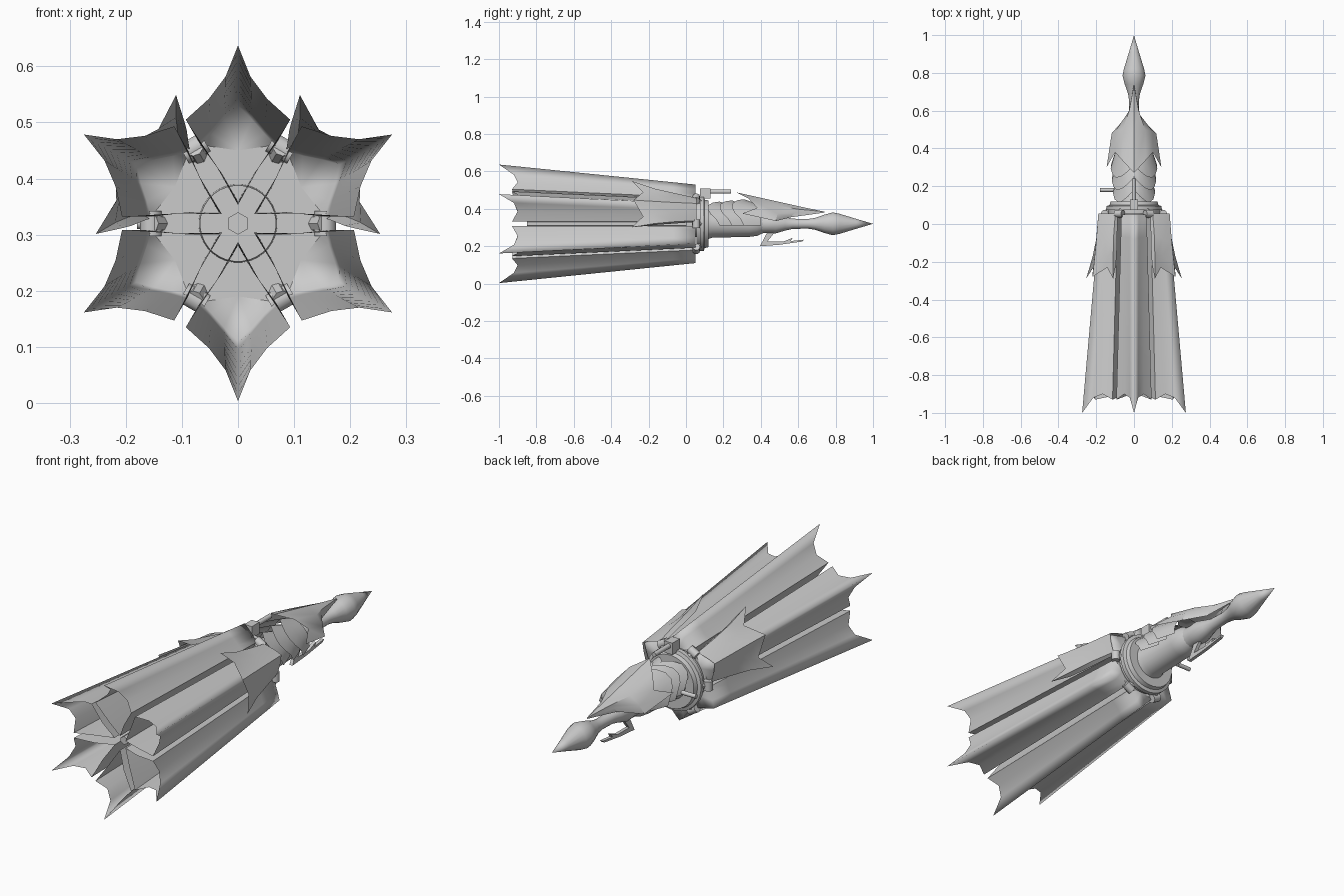
import bpy, math
from mathutils import Vector

if "Cube" in bpy.data.objects:
    bpy.data.objects.remove(bpy.data.objects["Cube"])

AXIS_Z = 0.32
steel = bpy.data.materials.new("steel_grey")
steel.diffuse_color = (0.6, 0.6, 0.6, 1)
steel.use_nodes = True
steel.node_tree.nodes["Principled BSDF"].inputs["Base Color"].default_value = steel.diffuse_color


def make(name, verts, faces, angle=40):
    me = bpy.data.meshes.new(name)
    me.from_pydata([tuple(v) for v in verts], [], faces)
    me.materials.append(steel)
    me.validate()
    ob = bpy.data.objects.new(name, me)
    bpy.context.collection.objects.link(ob)
    bpy.ops.object.select_all(action='DESELECT')
    ob.select_set(True)
    bpy.context.view_layer.objects.active = ob
    bpy.ops.object.mode_set(mode='EDIT')
    bpy.ops.mesh.select_all(action='SELECT')
    bpy.ops.mesh.remove_doubles(threshold=0.0005)
    bpy.ops.mesh.normals_make_consistent(inside=False)
    bpy.ops.object.mode_set(mode='OBJECT')
    bpy.ops.object.shade_smooth_by_angle(angle=math.radians(angle))
    return ob


def grid(name, rows, angle=40, closed=False):
    """Skin a list of equally long point rows."""
    n = len(rows[0])
    verts = [p for r in rows for p in r]
    faces = [(i * n + j, i * n + (j + 1) % n, (i + 1) * n + (j + 1) % n, (i + 1) * n + j)
             for i in range(len(rows) - 1) for j in range(n if closed else n - 1)]
    return make(name, verts, faces, angle)


def lathe(name, profile, sides=24, angle=40):
    """Revolve (y, radius) pairs around the long axis."""
    rows = [[(r * math.cos(a), y, AXIS_Z + r * math.sin(a))
             for a in (2 * math.pi * (k + 0.5) / sides for k in range(sides))]
            for y, r in profile]
    return grid(name, rows, angle, True)


def polar(u, r, y, deg):
    """Local lateral / radial position of a part at the given clock angle."""
    a = math.radians(deg)
    return (r * math.cos(a) - u * math.sin(a), y, AXIS_Z + r * math.sin(a) + u * math.cos(a))


def rod(name, p, q, radius, sides=10):
    p, q = Vector(p), Vector(q)
    rot = (q - p).to_track_quat('Z', 'Y').to_matrix()
    rows = [[c + rot @ Vector((r * math.cos(2 * math.pi * k / sides),
                               r * math.sin(2 * math.pi * k / sides), 0)) for k in range(sides)]
            for c, r in ((p, 0), (p, radius), (q, radius), (q, 0))]
    return grid(name, rows, 40, True)


def box(name, x, y, z):
    v = [(a, b, c) for a in x for b in y for c in z]
    return make(name, v, [(0, 1, 3, 2), (4, 6, 7, 5), (0, 4, 5, 1), (2, 3, 7, 6), (0, 2, 6, 4), (1, 5, 7, 3)])


def mirror_u(cols):
    """Reflect ridge-first columns across the ridge."""
    return [[(-u, r, y) for u, r, y in c] for c in cols[:0:-1]] + cols


def blend(a, b, deg, steps=8):
    return [[polar(*[p + (q - p) * s / steps for p, q in zip(m, n)], deg) for m, n in zip(a, b)]
            for s in range(steps + 1)]


# Folded canopy petals: (u, r, y) half sections at the hub end and at the open end
hub_out = [(0, .21, .05), (.025, .185, .05), (.047, .16, .05), (.067, .14, .05)]
tip_out = [(0, .317, -1), (.022, .262, -.92), (.052, .222, -.90), (.093, .185, -.93)]
hub_in = [(.067, .14, .05), (.026, .085, .05), (0, .04, .05)]
tip_in = [(.093, .185, -.93), (.04, .105, -.91), (0, .033, -.88)]


def full(half):
    return [(-u, r, y) for u, r, y in half[:0:-1]] + half


for k in range(6):
    deg = 30 + 60 * k
    a, b = full(hub_out), full(tip_out)
    grid("canopy_petal", [[polar(0, .13, .05, deg)] * len(a)] + blend(a, b, deg), 180)
    # inward folds of the cloth, and the lower half of the end cap
    for s in (1, -1):
        a, b = ([(s * u, r, y) for u, r, y in h] for h in (hub_in, tip_in))
        grid("canopy_fold", [[polar(0, .13, .05, deg)] * len(a)] + blend(a, b, deg), 40)

# Flared covers over the two upper side petals, tucked in at the gaps
for deg in (30, 150):
    cols = [[(0, .218, .055), (0, .232, -.10), (0, .246, -.22), (0, .254, -.28)],
            [(.03, .195, .055), (.045, .205, -.08), (.06, .208, -.17), (.075, .207, -.23)],
            [(.07, .155, .055), (.088, .175, -.06), (.108, .19, -.17), (.143, .21, -.29)],
            [(.068, .138, .055), (.085, .152, -.05), (.098, .162, -.14), (.108, .172, -.21)]]
    grid("petal_cover", [[polar(*p, deg) for p in c] for c in mirror_u(cols)], 25)

# Inner spine and hub
lathe("spine", [(-.85, 0), (-.85, .02), (.06, .02)], 6)
lathe("hub_disc", [(.0, 0), (.0, .068), (.056, .07), (.056, .135), (.075, .135), (.075, .145),
                   (.095, .145), (.10, .13), (.12, .125), (.12, 0)], 32)

# Pivot pins around the hub, between the petals
for k in range(6):
    deg = 60 * k
    rod("pivot_arm", polar(0, .125, .085, deg), polar(0, .155, .04, deg), .016, 8)
    rod("pivot_pin", polar(-.022, .155, .055, deg), polar(.022, .155, .055, deg), .02, 10)

# Grip barrel, neck and pointed pommel
lathe("grip_barrel", [(.11, .085), (.14, .075), (.34, .07), (.38, .065), (.41, .05)], 24)
lathe("neck_and_pommel", [(.40, .052), (.44, .05), (.48, .052), (.53, .037), (.57, .028), (.65, .026),
                          (.69, .032), (.74, .05), (.785, .062), (.82, .055), (.91, .027), (1, 0)], 16, 50)

# Overlapping grip shells, swept to points at the sides
for y0, rad in ((.12, .10), (.185, .106), (.25, .112)):
    rows = []
    for t in (0, .5, 1):
        row = []
        for i in range(13):
            deg = -5 + 190 * i / 12
            side = abs(i - 6) / 6
            front = y0 + .06 - .065 * math.sin(math.pi * min(1, side * 1.1))
            rr = rad + .012 - .03 * t
            row.append(polar(0, rr * (1 + .06 * math.sin(math.radians(deg))),
                             front + (y0 + .15 - front) * t, deg))
        rows.append(row)
    grid("grip_shell", rows, 35)

# Long pointed guard over the grip
guard = [[(0, .27, .488), (0, .50, .437), (0, .62, .41), (0, .74, .385)],
         [(.06, .335, .455), (.06, .50, .415), (.025, .60, .398), (0, .74, .385)],
         [(.10, .38, .405), (.10, .49, .375), (.03, .58, .378), (0, .74, .382)],
         [(.145, .30, .375), (.118, .48, .335), (.035, .56, .355), (0, .74, .38)]]
grid("grip_guard", mirror_u(guard), 30)

# Hooked trigger: flat outline given thickness
outline = [(.44, .285), (.475, .275), (.435, .225), (.52, .225), (.57, .245), (.56, .228),
           (.63, .235), (.62, .225), (.50, .208), (.395, .20)]
n = len(outline)
make("trigger_hook", [(x, y, z) for x in (-.008, .008) for y, z in outline],
     [tuple(range(n)), tuple(range(n, 2 * n))] +
     [(i, (i + 1) % n, n + (i + 1) % n, n + i) for i in range(n)], 20)

# Latch block with bolt on top, and side peg
box("latch_block", (-.02, .02), (.075, .13), (.455, .51))
rod("latch_bolt", (0, .12, .492), (0, .24, .492), .011)
rod("side_peg", (-.18, .18, .32), (-.08, .18, .32), .01)
